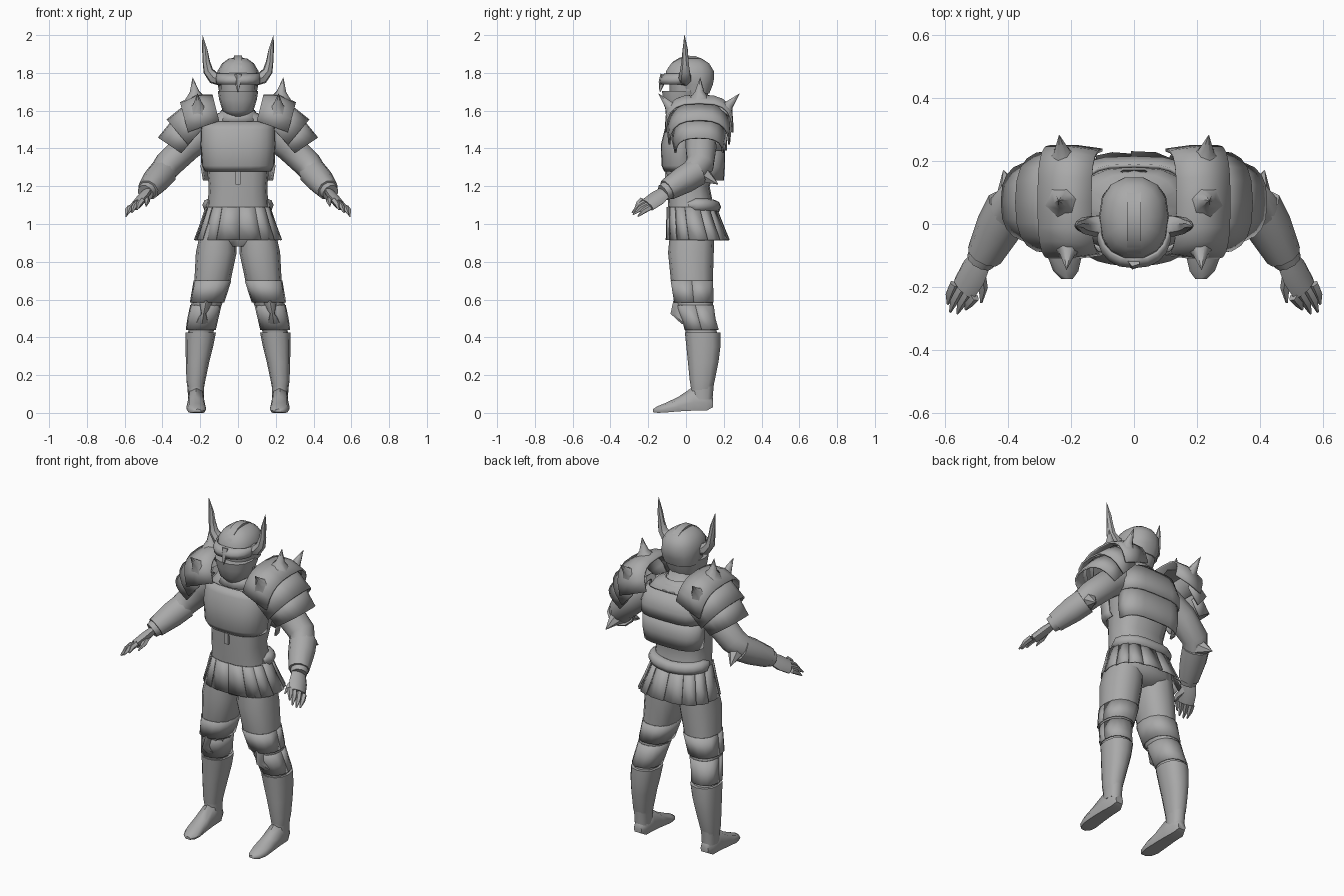
import bpy, bmesh, math
from mathutils import Vector

steel = bpy.data.materials.new("plain grey")
steel.diffuse_color = (0.4, 0.4, 0.4, 1)


def add(name, verts, faces, mirror=False, thick=0, angle=50):
    me = bpy.data.meshes.new(name)
    me.from_pydata([tuple(v) for v in verts], [], faces)
    bm = bmesh.new()
    bm.from_mesh(me)
    bmesh.ops.recalc_face_normals(bm, faces=bm.faces)
    bm.to_mesh(me)
    bm.free()
    me.materials.append(steel)
    me.shade_smooth()
    me.set_sharp_from_angle(angle=math.radians(angle))
    ob = bpy.data.objects.new(name, me)
    bpy.context.collection.objects.link(ob)
    if thick:
        m = ob.modifiers.new("thickness", 'SOLIDIFY')
        m.thickness = thick
        m.offset = 0
    if mirror:
        ob.modifiers.new("mirror", 'MIRROR')
    return ob


def loft(name, rings, closed=True, **kw):
    """Skin a list of equal-length rings; closed rings get end caps."""
    n = len(rings[0])
    faces = []
    for r in range(len(rings) - 1):
        for i in range(n if closed else n - 1):
            j = (i + 1) % n
            faces.append((r * n + i, r * n + j, (r + 1) * n + j, (r + 1) * n + i))
    if closed:
        faces.append(tuple(range(n)))
        faces.append(tuple(range((len(rings) - 1) * n, len(rings) * n)))
    return add(name, [p for r in rings for p in r], faces, **kw)


def point(a, z, x, rx, yf, yb, p=0.85):
    c, s = math.cos(a), math.sin(a)
    return Vector((x + rx * math.copysign(abs(c) ** p, c),
                   (yf + yb) / 2 + (yb - yf) / 2 * math.copysign(abs(s) ** p, s), z))


def stack(name, rows, n=14, p=0.85, arc=None, **kw):
    """Rows of (z, x, rx, y_front, y_back); arc in degrees leaves it open."""
    if arc:
        angs = [math.radians(arc[0] + (arc[1] - arc[0]) * i / n) for i in range(n + 1)]
    else:
        angs = [2 * math.pi * i / n for i in range(n)]
    return loft(name, [[point(a, *r, p) for a in angs] for r in rows], closed=not arc, **kw)


def tube(name, path, n=8, flat=1.0, roll=0, **kw):
    """Path of (x, y, z, radius); flat and roll shape the section."""
    pts = [Vector(q[:3]) for q in path]
    rings = []
    for i, q in enumerate(path):
        t = (pts[min(i + 1, len(pts) - 1)] - pts[max(i - 1, 0)]).normalized()
        side = t.cross(Vector((0, 0, 1)))
        side = side.normalized() if side.length > 0.05 else Vector((0, 1, 0))
        up = side.cross(t).normalized()
        r = math.radians(roll)
        side, up = side * math.cos(r) + up * math.sin(r), up * math.cos(r) - side * math.sin(r)
        rings.append([pts[i] + q[3] * (side * math.cos(a) + up * flat * math.sin(a))
                      for a in (2 * math.pi * k / n for k in range(n))])
    return loft(name, rings, **kw)


# Torso, armour plates and belt
stack("torso", [(0.88, 0, 0.10, -0.05, 0.12), (0.93, 0, 0.19, -0.085, 0.165),
                (1.02, 0, 0.175, -0.09, 0.17), (1.10, 0, 0.16, -0.095, 0.145),
                (1.20, 0, 0.155, -0.10, 0.125), (1.30, 0, 0.165, -0.105, 0.165),
                (1.42, 0, 0.18, -0.105, 0.19), (1.52, 0, 0.18, -0.085, 0.18),
                (1.57, 0, 0.14, -0.06, 0.16), (1.60, 0, 0.075, -0.045, 0.11),
                (1.66, 0, 0.06, -0.04, 0.09)], n=16, p=0.75)
stack("breastplate", [(1.28, 0, 0.172, -0.110, 0.15), (1.31, 0, 0.186, -0.125, 0.15),
                      (1.42, 0, 0.194, -0.128, 0.15), (1.50, 0, 0.192, -0.108, 0.15),
                      (1.54, 0, 0.180, -0.088, 0.15)], n=12, p=0.75, arc=(180, 360), thick=0.01)
stack("upper_back_plate", [(1.39, 0, 0.195, -0.06, 0.21), (1.45, 0, 0.195, -0.06, 0.21),
                           (1.55, 0, 0.165, -0.05, 0.185)],
      n=10, p=0.6, arc=(5, 175), thick=0.012)
stack("lower_back_plate", [(1.23, 0, 0.180, -0.06, 0.195), (1.30, 0, 0.192, -0.06, 0.20),
                           (1.40, 0, 0.190, -0.06, 0.20)],
      n=10, p=0.6, arc=(5, 175), thick=0.012)
stack("gorget", [(1.54, 0, 0.12, -0.085, 0.17), (1.60, 0, 0.085, -0.065, 0.13)],
      n=14, arc=(0, 360), thick=0.01)
loft("buckle", [[(x, y, z) for x, z in ((-0.013, 1.21), (0.013, 1.21), (0.013, 1.28), (-0.013, 1.28))]
                for y in (-0.112, -0.09)])
belt = []
for i in range(13):
    q = point(math.radians(-15 + 210 * i / 12), 1.09, 0, 0.153, -0.06, 0.15)
    belt.append((q.x, q.y, q.z + 0.01 * abs(q.x) / 0.16, 0.036 if 0 < i < 12 else 0.02))
tube("belt_roll", belt)

# Skirt of overlapping pleats
verts, faces = [], []
N = 14
for i in range(N):
    for j, off in ((-0.54, 0.0), (0, 0.009), (0.54, 0.009)):
        a = 2 * math.pi * (i + j) / N
        for z, rx, yf, yb in ((1.09, 0.160, -0.095, 0.15), (1.0, 0.190, -0.098, 0.185),
                              (0.915, 0.222, -0.10, 0.22)):
            verts.append(point(a, z, 0, rx + off, yf - off * 0.5, yb + off, 0.8))
    b = i * 9
    for c in (0, 3):
        for r in (0, 1):
            faces.append((b + c + r, b + c + 3 + r, b + c + 4 + r, b + c + 1 + r))
add("skirt_pleats", verts, faces, thick=0.006)

# Legs, greaves and knees
stack("leg", [(1.0, 0.10, 0.09, -0.08, 0.15), (0.85, 0.115, 0.108, -0.095, 0.147),
              (0.70, 0.135, 0.096, -0.08, 0.142), (0.60, 0.160, 0.084, -0.06, 0.14),
              (0.50, 0.185, 0.074, -0.02, 0.15), (0.42, 0.198, 0.066, 0.0, 0.165),
              (0.30, 0.215, 0.055, 0.01, 0.17), (0.18, 0.223, 0.045, 0.022, 0.15),
              (0.07, 0.223, 0.042, 0.03, 0.14)], n=12, mirror=True)
stack("thigh_plate", [(0.70, 0.135, 0.097, -0.081, 0.143), (0.585, 0.164, 0.088, -0.062, 0.145)],
      n=14, arc=(0, 360), thick=0.006, mirror=True)
stack("knee_band", [(0.57, 0.170, 0.080, -0.048, 0.146), (0.50, 0.186, 0.079, -0.022, 0.155),
                    (0.44, 0.197, 0.077, -0.006, 0.172)],
      n=14, arc=(0, 360), thick=0.006, mirror=True)
stack("greave", [(0.425, 0.197, 0.080, -0.006, 0.182), (0.35, 0.205, 0.073, 0.002, 0.182),
                 (0.27, 0.214, 0.062, 0.010, 0.172), (0.17, 0.223, 0.050, 0.020, 0.152),
                 (0.12, 0.224, 0.042, 0.028, 0.138)],
      n=12, mirror=True)
stack("knee_cap", [(0.595, 0.168, 0.05, -0.067, 0.1), (0.525, 0.182, 0.014, -0.082, 0.05),
                   (0.47, 0.19, 0.045, -0.022, 0.1)], n=8, mirror=True)

# Feet: sections from heel to toe
rings = []
for y, x, hw, zb, zt in ((0.142, 0.222, 0.026, 0.03, 0.08), (0.11, 0.222, 0.042, 0.012, 0.13),
                         (0.04, 0.222, 0.045, 0.012, 0.14), (-0.04, 0.222, 0.050, 0.008, 0.085),
                         (-0.11, 0.220, 0.052, 0.002, 0.052), (-0.15, 0.217, 0.04, 0.0, 0.036),
                         (-0.175, 0.213, 0.018, 0.004, 0.02)):
    rings.append([(x + hw * u, y, zb + (zt - zb) * v) for u, v in
                  ((-0.8, 0), (0.8, 0), (1, 0.35), (0.75, 0.8), (0, 1), (-0.75, 0.8), (-1, 0.35))])
loft("foot", rings, mirror=True)

# Arms, cuffs and elbow spikes
tube("arm", [(0.15, 0.07, 1.50, 0.08), (0.27, 0.08, 1.41, 0.082), (0.37, 0.075, 1.315, 0.075),
             (0.415, 0.025, 1.255, 0.068), (0.45, -0.045, 1.21, 0.062), (0.49, -0.12, 1.165, 0.045)],
     n=10, mirror=True)
tube("forearm_cuff", [(0.395, 0.055, 1.275, 0.076), (0.43, -0.01, 1.235, 0.074),
                      (0.476, -0.10, 1.18, 0.058)], n=10, mirror=True)
tube("elbow_spike", [(0.385, 0.05, 1.28, 0.066), (0.40, 0.11, 1.25, 0.036), (0.415, 0.17, 1.21, 0.002)],
     n=6, mirror=True)

# Hands, rolled so that the outer edge hangs lower
tube("palm", [(0.483, -0.11, 1.17, 0.042), (0.51, -0.155, 1.135, 0.054), (0.54, -0.205, 1.10, 0.05)],
     flat=0.5, roll=32, mirror=True)
for k, tip in enumerate(((0.592, -0.255, 1.04), (0.585, -0.28, 1.05), (0.562, -0.285, 1.06),
                         (0.535, -0.272, 1.075))):
    bx, by, bz = 0.572 - 0.022 * k, -0.190 - 0.014 * k, 1.088 + 0.013 * k
    tube("finger", [(bx, by, bz, 0.016), ((bx + tip[0]) / 2 + 0.004, (by + tip[1]) / 2, (bz + tip[2]) / 2 + 0.005,
                    0.015), (*tip, 0.004)], n=5, mirror=True)
tube("thumb", [(0.495, -0.15, 1.145, 0.022), (0.481, -0.205, 1.12, 0.016), (0.486, -0.25, 1.095, 0.004)],
     n=5, mirror=True)


# Pauldrons: arched plates given by (base x, base z, top x, top z, half depth)
def arch(name, rows, p):
    rings = []
    for bx, bz, tx, tz, ry in rows:
        ring = []
        for i in range(11):
            a = math.pi * i / 10
            s = math.sin(a) ** p
            c = math.copysign(abs(math.cos(a)) ** p, math.cos(a))
            ring.append((bx + (tx - bx) * s, 0.07 - ry * c, bz + (tz - bz) * s))
        rings.append(ring)
    loft(name, rings, closed=False, thick=0.01, mirror=True)


arch("shoulder_plate_top", [(0.10, 1.545, 0.135, 1.68, 0.165), (0.185, 1.515, 0.22, 1.68, 0.177),
                            (0.265, 1.485, 0.305, 1.64, 0.177)], 0.68)
arch("shoulder_plate_middle", [(0.19, 1.50, 0.255, 1.645, 0.166), (0.265, 1.42, 0.375, 1.55, 0.158)], 0.75)
arch("shoulder_plate_low", [(0.235, 1.45, 0.33, 1.565, 0.142), (0.30, 1.375, 0.42, 1.455, 0.125)], 0.75)
for base, tip in (((0.225, 0.07, 1.66), (0.24, 0.075, 1.775)),
                  ((0.225, 0.20, 1.60), (0.238, 0.283, 1.69)),
                  ((0.21, -0.065, 1.60), (0.215, -0.145, 1.69))):
    m = [(b + (t - b) * 0.35) for b, t in zip(base, tip)]
    tube("shoulder_spike", [(*base, 0.06), (*m, 0.026), (*tip, 0.001)], n=6, mirror=True)

# Helmet
stack("head", [(1.60, 0, 0.07, -0.06, 0.08), (1.67, 0, 0.095, -0.09, 0.115),
               (1.78, 0, 0.100, -0.09, 0.14)])
stack("helmet_dome", [(1.69, 0, 0.098, -0.03, 0.125), (1.74, 0, 0.108, -0.06, 0.145),
                      (1.765, 0, 0.112, -0.115, 0.15), (1.81, 0, 0.108, -0.108, 0.15),
                      (1.85, 0, 0.085, -0.08, 0.125), (1.875, 0, 0.05, -0.04, 0.085),
                      (1.882, 0, 0.01, 0.0, 0.04)])
stack("jaw_guard", [(1.57, 0, 0.045, -0.08, 0.03), (1.60, 0, 0.082, -0.105, 0.05),
                    (1.66, 0, 0.10, -0.122, 0.07), (1.705, 0, 0.107, -0.130, 0.08)])
stack("brow_visor", [(1.74, 0, 0.110, -0.132, 0.10), (1.765, 0, 0.115, -0.136, 0.10),
                     (1.795, 0, 0.110, -0.111, 0.11)], n=10, arc=(175, 365), thick=0.01)
tube("nose_point", [(0, -0.115, 1.79, 0.022), (0, -0.128, 1.75, 0.018), (0, -0.138, 1.70, 0.003)], n=5)
crest = []
for i in range(9):
    a = math.radians(10 + 150 * i / 8)
    y, z = 0.02 - math.cos(a) * 0.13, 1.77 + math.sin(a) * 0.122
    yi, zi = 0.02 - math.cos(a) * 0.10, 1.77 + math.sin(a) * 0.09
    crest.append([(-0.024, yi, zi), (0.024, yi, zi), (0.022, y, z), (-0.022, y, z)])
loft("helmet_crest", crest)
tube("horn", [(0.085, -0.005, 1.765, 0.036), (0.13, -0.005, 1.775, 0.034), (0.158, -0.005, 1.81, 0.027),
              (0.168, -0.004, 1.86, 0.020), (0.175, -0.004, 1.92, 0.015), (0.188, -0.008, 2.0, 0.001)],
     n=7, mirror=True)
